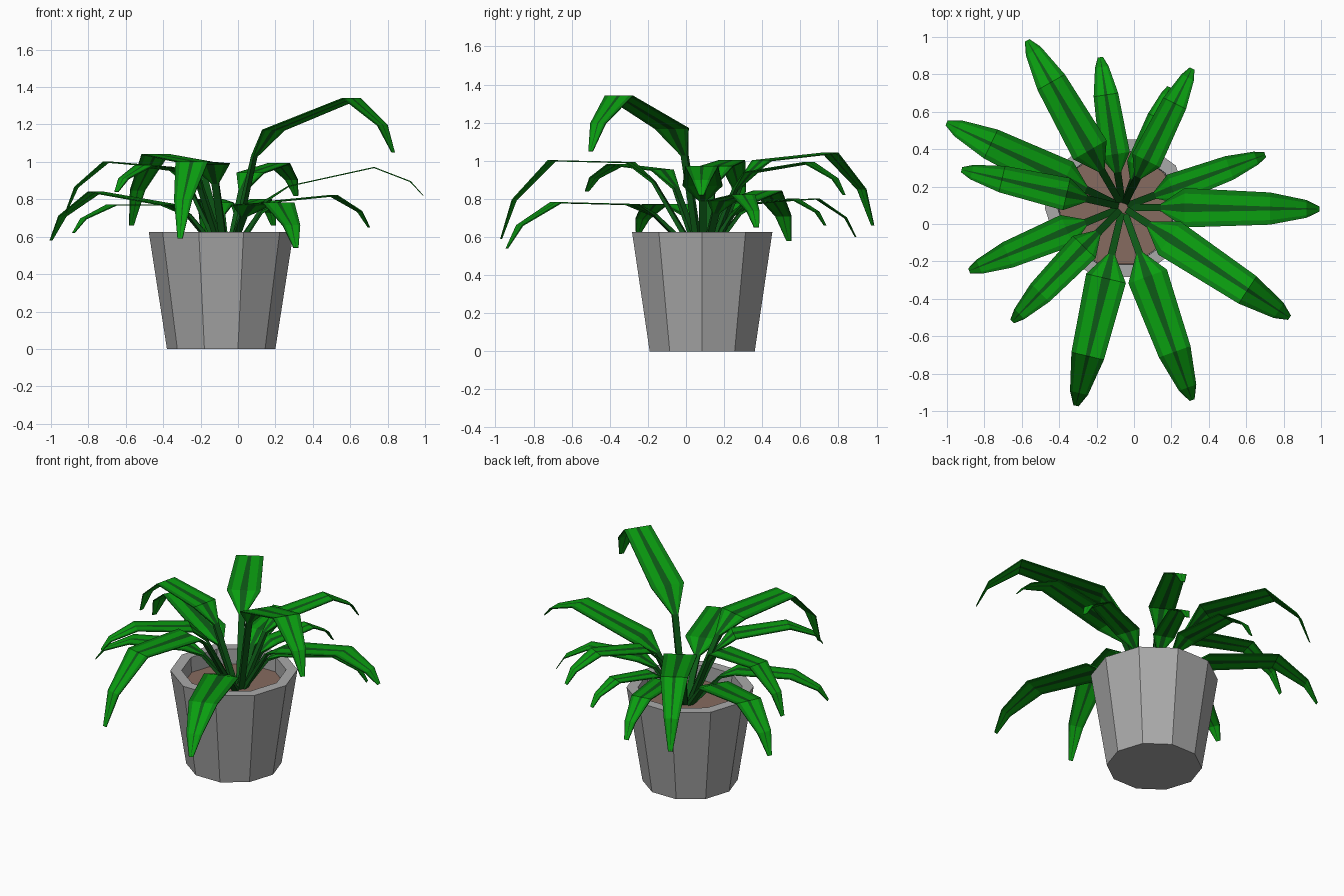
import bpy, bmesh, math
from mathutils import Vector

if "Cube" in bpy.data.objects:
    bpy.data.objects.remove(bpy.data.objects["Cube"])

POT_C = Vector((-0.09, 0.085, 0))
ROOT = Vector((-0.06, 0.09, 0.5))


def material(name, rgb):
    m = bpy.data.materials.new(name)
    m.diffuse_color = (*rgb, 1)
    m.use_nodes = True
    m.node_tree.nodes["Principled BSDF"].inputs["Base Color"].default_value = m.diffuse_color
    return m


grey = material("pot_grey", (0.40, 0.40, 0.40))
brown = material("soil_brown", (0.24, 0.145, 0.115))
greens = [material("leaf_bright_green", (0.003, 0.34, 0.005)),
          material("leaf_mid_green", (0.003, 0.20, 0.006)),
          material("leaf_dark_green", (0.004, 0.10, 0.008))]


def loft(name, rings, mats, colour=lambda row, col: 0):
    """Join equal-sized closed rings into a capped, flat-faced skin."""
    bm = bmesh.new()
    rows = [[bm.verts.new(p) for p in ring] for ring in rings]
    n = len(rows[0])
    for r, (a, b) in enumerate(zip(rows, rows[1:])):
        for i in range(n):
            j = (i + 1) % n
            bm.faces.new((a[i], a[j], b[j], b[i])).material_index = colour(r, i)
    bm.faces.new(rows[0][::-1])
    bm.faces.new(rows[-1])
    bmesh.ops.recalc_face_normals(bm, faces=bm.faces)
    me = bpy.data.meshes.new(name)
    bm.to_mesh(me)
    bm.free()
    for m in mats:
        me.materials.append(m)
    ob = bpy.data.objects.new(name, me)
    bpy.context.collection.objects.link(ob)
    return ob


def ring(r, z):
    return [POT_C + Vector((r * math.cos(math.tau * k / 10), r * math.sin(math.tau * k / 10), z))
            for k in range(10)]


# Ten-sided tapered pot with a flat rim and hollow top, and the soil in it
loft("pot", [ring(0.29, 0), ring(0.387, 0.625), ring(0.318, 0.625), ring(0.315, 0.48)], [grey])
loft("soil", [ring(0.312, 0.485), ring(0.314, 0.525)], [brown])


def leaf_colour(row, col):
    """Dark stem and midrib, bright halves, mid green margins."""
    return 2 if row == 0 else (1, 0, 2, 0, 1, 1)[col % 6]


def leaf(name, x, y, shoulder, fold, tip):
    """Stem and drooping flat blade from the root to (x, y, tip)."""
    run = Vector((x - ROOT.x, y - ROOT.y, 0))
    side = Vector((-run.y, run.x, 0)).normalized()
    half = 0.1 * run.length
    # steeper leaves have shorter stems
    start = 0.25 - 0.5 * (fold - shoulder)
    fracs = (0.03, start, start + 0.115, 0.75, 0.935, 1)
    heights = (ROOT.z, ROOT.z + 0.79 * (shoulder - ROOT.z), shoulder, fold,
               fold + 0.5 * (tip - fold), tip)
    path = [Vector((ROOT.x, ROOT.y, z)) + run * f for f, z in zip(fracs, heights)]
    widths = (0.018, 0.02, half, half * 0.82, half * 0.45, 0.014)
    thick = (0.014, 0.008, 0.003, 0.003, 0.003, 0.002)
    ribs = (0.6, 0.6, 0.22, 0.12, 0.08, 0.05)
    rings = []
    for i, p in enumerate(path):
        t = path[min(i + 1, len(path) - 1)] - path[max(i - 1, 0)]
        up = t.cross(side).normalized() * thick[i]
        across = [p + side * widths[i] * u for u in (-1, -0.72, -ribs[i], ribs[i], 0.72, 1)]
        rings.append([q + up for q in across] + [q - up for q in reversed(across)])
    loft(name, rings, greens, leaf_colour)


# Leaves: tip x, tip y, then heights of shoulder, fold and tip
LEAVES = [
    (0.99, 0.08, .87, .97, .82),
    (0.70, 0.37, .79, .82, .65),
    (0.31, 0.83, .94, .99, .82),
    (0.19, 0.73, .77, .80, .66),
    (-0.18, 0.89, .78, .80, .60),
    (-0.57, 0.98, 1.0, 1.04, .66),
    (-1.00, 0.54, .77, .84, .58),
    (-0.92, 0.29, .97, 1.0, .73),
    (-0.88, -0.25, .77, .77, .62),
    (-0.65, -0.52, .95, .98, .84),
    (-0.31, -0.97, .99, 1.0, .59),
    (0.31, -0.94, .77, .78, .54),
    (0.83, -0.50, 1.17, 1.34, 1.05),
]
for i, args in enumerate(LEAVES):
    leaf(f"leaf_{i + 1}", *args)
